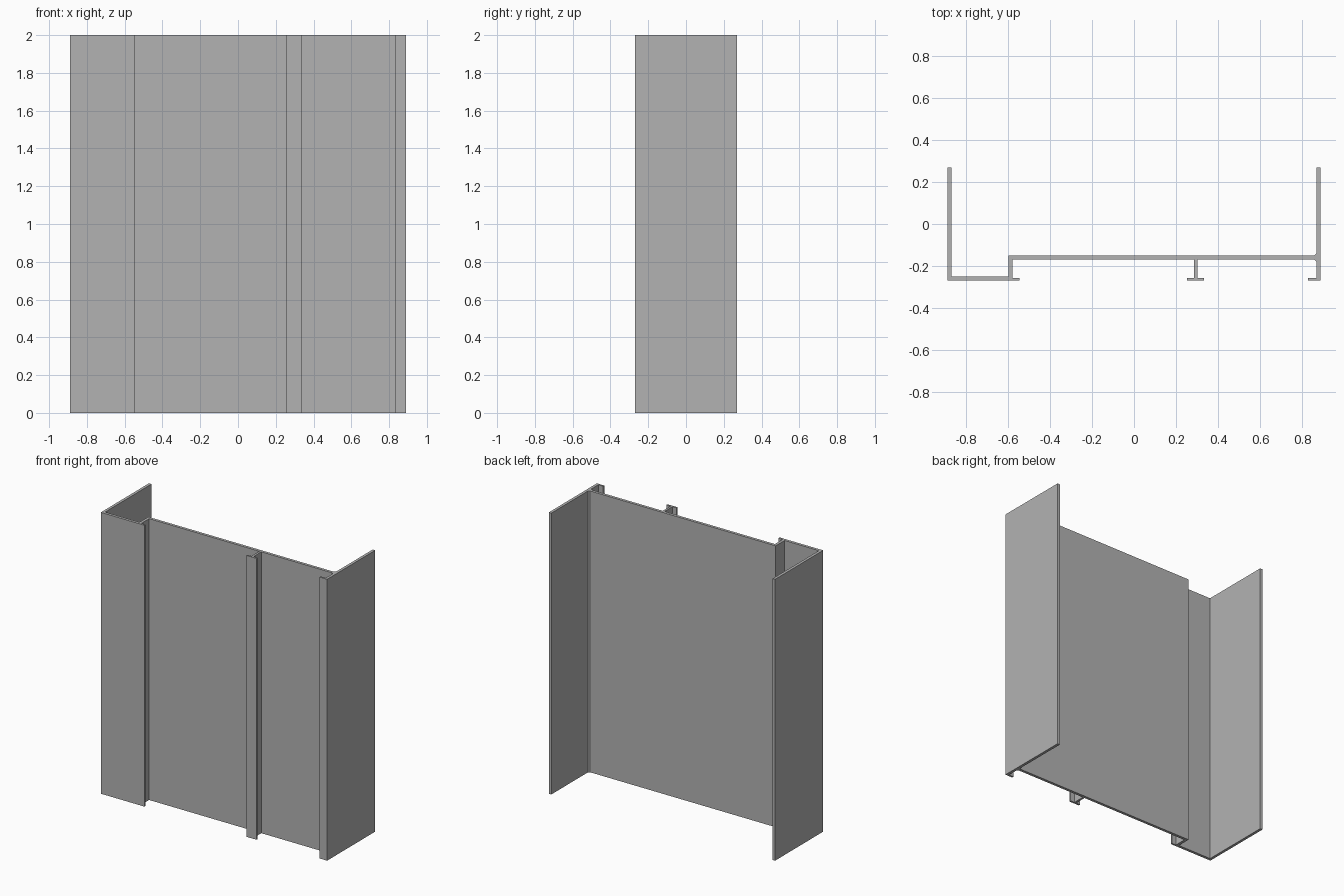
import bpy
import bmesh
from mathutils import Vector

cube = bpy.data.objects.get("Cube")
if cube:
    bpy.data.objects.remove(cube, do_unlink=True)

HEIGHT = 2.0
FRONT, BACK = -0.27, 0.27          # outer depth limits
WEB_FRONT, WEB_BACK = -0.17, -0.15  # main panel faces
LIP = -0.257                       # back face of the thin front lips
SIDE, INNER = 0.89, 0.87           # outer and inner faces of the side flanges
CHAMFER = 0.01

material = bpy.data.materials.new("plain_grey")
material.use_nodes = True
grey = (0.45, 0.45, 0.45, 1)
material.diffuse_color = grey
material.node_tree.nodes["Principled BSDF"].inputs["Base Color"].default_value = grey


def extrude_profile(name, points):
    """Extrude a closed plan outline to the full height."""
    bm = bmesh.new()
    base = bm.faces.new([bm.verts.new((x, y, 0)) for x, y in points])
    result = bmesh.ops.extrude_face_region(bm, geom=[base], use_keep_orig=True)
    top = [g for g in result["geom"] if isinstance(g, bmesh.types.BMVert)]
    bmesh.ops.translate(bm, verts=top, vec=Vector((0, 0, HEIGHT)))
    bmesh.ops.recalc_face_normals(bm, faces=bm.faces)
    mesh = bpy.data.meshes.new(name)
    bm.to_mesh(mesh)
    bm.free()
    mesh.materials.append(material)
    obj = bpy.data.objects.new(name, mesh)
    bpy.context.collection.objects.link(obj)
    return obj


# Right flange, front pocket and its lip
pocket = [
    (-INNER, BACK), (-SIDE, BACK), (-SIDE, FRONT), (-0.546, FRONT),
    (-0.546, LIP), (-0.58, LIP), (-0.58, WEB_FRONT),
]
# T-shaped rib on the front of the main panel
rib = [
    (0.287, WEB_FRONT), (0.287, LIP), (0.254, LIP), (0.254, FRONT),
    (0.335, FRONT), (0.335, LIP), (0.302, LIP), (0.302, WEB_FRONT),
]
# Left flange with its front lip and chamfered joint to the panel
flange = [
    (INNER - CHAMFER, WEB_FRONT), (INNER, WEB_FRONT - CHAMFER), (INNER, LIP),
    (0.831, LIP), (0.831, FRONT), (SIDE, FRONT), (SIDE, BACK), (INNER, BACK),
    (INNER, WEB_BACK + CHAMFER), (INNER - CHAMFER, WEB_BACK),
]
# Back of the main panel, stepping down into the pocket
panel_back = [(-0.60, WEB_BACK), (-0.60, -0.25), (-INNER, -0.25)]

extrude_profile("extruded_panel", pocket + rib + flange + panel_back)
